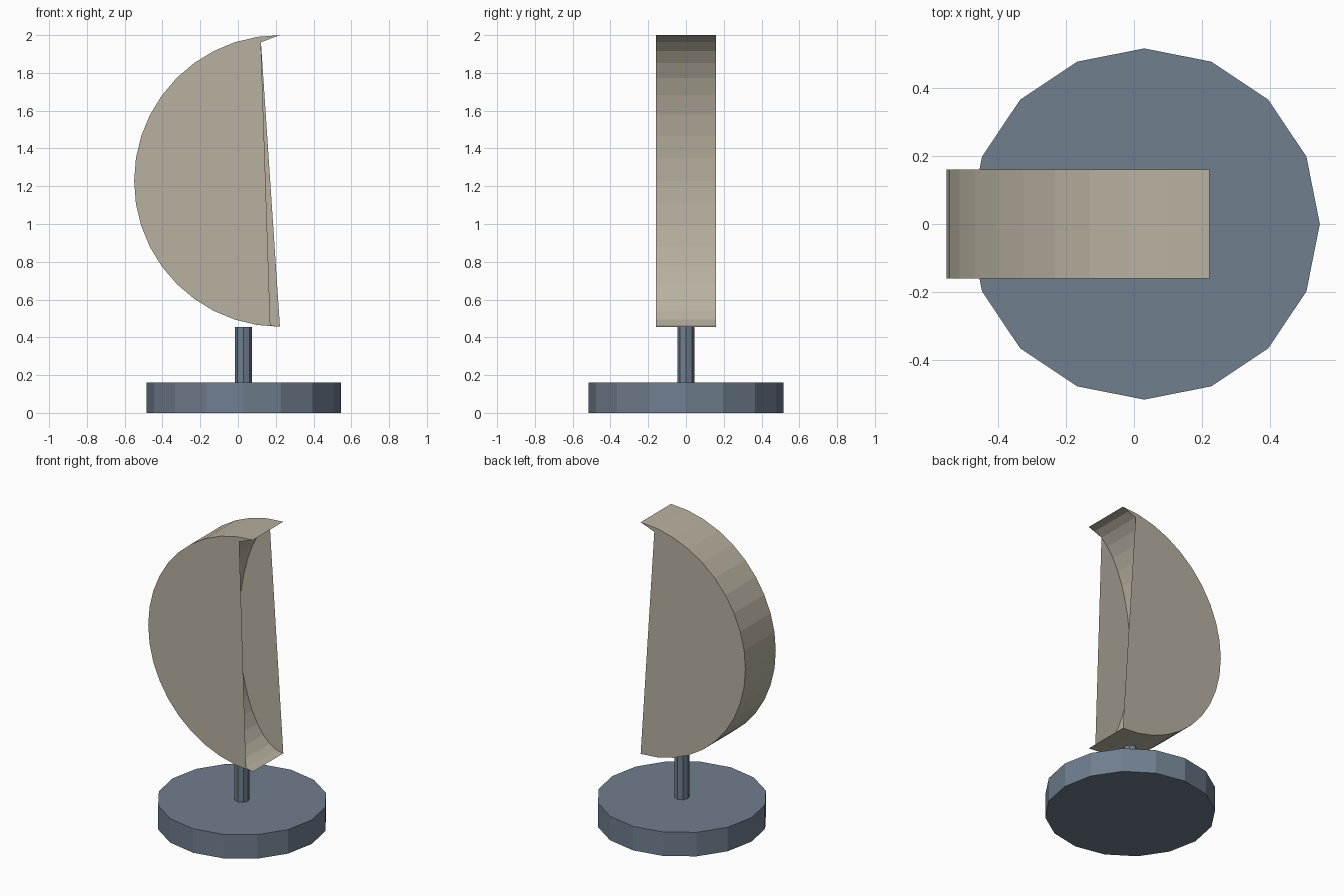
import bpy, bmesh, math

if "Cube" in bpy.data.objects:
    bpy.data.objects.remove(bpy.data.objects["Cube"])

def material(name, rgb):
    m = bpy.data.materials.new(name)
    m.diffuse_color = (*rgb, 1)
    m.use_nodes = True
    m.node_tree.nodes["Principled BSDF"].inputs["Base Color"].default_value = m.diffuse_color
    return m

stone = material("warm_stone", (0.48, 0.44, 0.35))
slate = material("slate", (0.16, 0.21, 0.27))

def cylinder(name, sides, radius, z0, z1):
    bpy.ops.mesh.primitive_cylinder_add(vertices=sides, radius=radius, depth=z1 - z0,
                                        location=(0.03, 0, (z0 + z1) / 2),
                                        rotation=(0, 0, math.pi / 2))
    bpy.context.object.name = name
    bpy.context.object.data.materials.append(slate)

# Round foot and thin stem
cylinder("base", 16, 0.515, 0, 0.16)
cylinder("stem", 8, 0.045, 0.16, 0.455)

# Crescent outline: half circle outside, shallower half ellipse inside
N, CX, CZ, R, DEPTH, HALF = 20, 0.222, 1.228, 0.772, 0.325, 0.16

def arc(width, i):
    a = math.pi * i / N
    return CX - width * math.sin(a), CZ + R * math.cos(a)

outline = [arc(R, i) for i in range(N + 1)] + [arc(DEPTH, i) for i in range(N - 1, 0, -1)]
count = len(outline)

bm = bmesh.new()
front = [bm.verts.new((x, -HALF, z)) for x, z in outline]
back = [bm.verts.new((x, HALF, z)) for x, z in outline]

# Outer rim and inner wall
for i in range(count):
    j = (i + 1) % count
    bm.faces.new((front[j], front[i], back[i], back[j]))

# Caps fan out from a point near the upper horn, bridging the hollow
def fan(ring):
    for a, b in zip(ring[1:], ring[2:]):
        bm.faces.new((ring[0], a, b))

start = count - 2
order = [(start + k) % count for k in range(count)]
fan([front[i] for i in order if i != N])
bm.faces.new((front[N - 1], front[N], front[N + 1]))
fan([back[i] for i in order[:1] + order[:0:-1]])

mesh = bpy.data.meshes.new("crescent")
bm.to_mesh(mesh)
bm.free()
mesh.materials.append(stone)
crescent = bpy.data.objects.new("crescent", mesh)
bpy.context.collection.objects.link(crescent)
